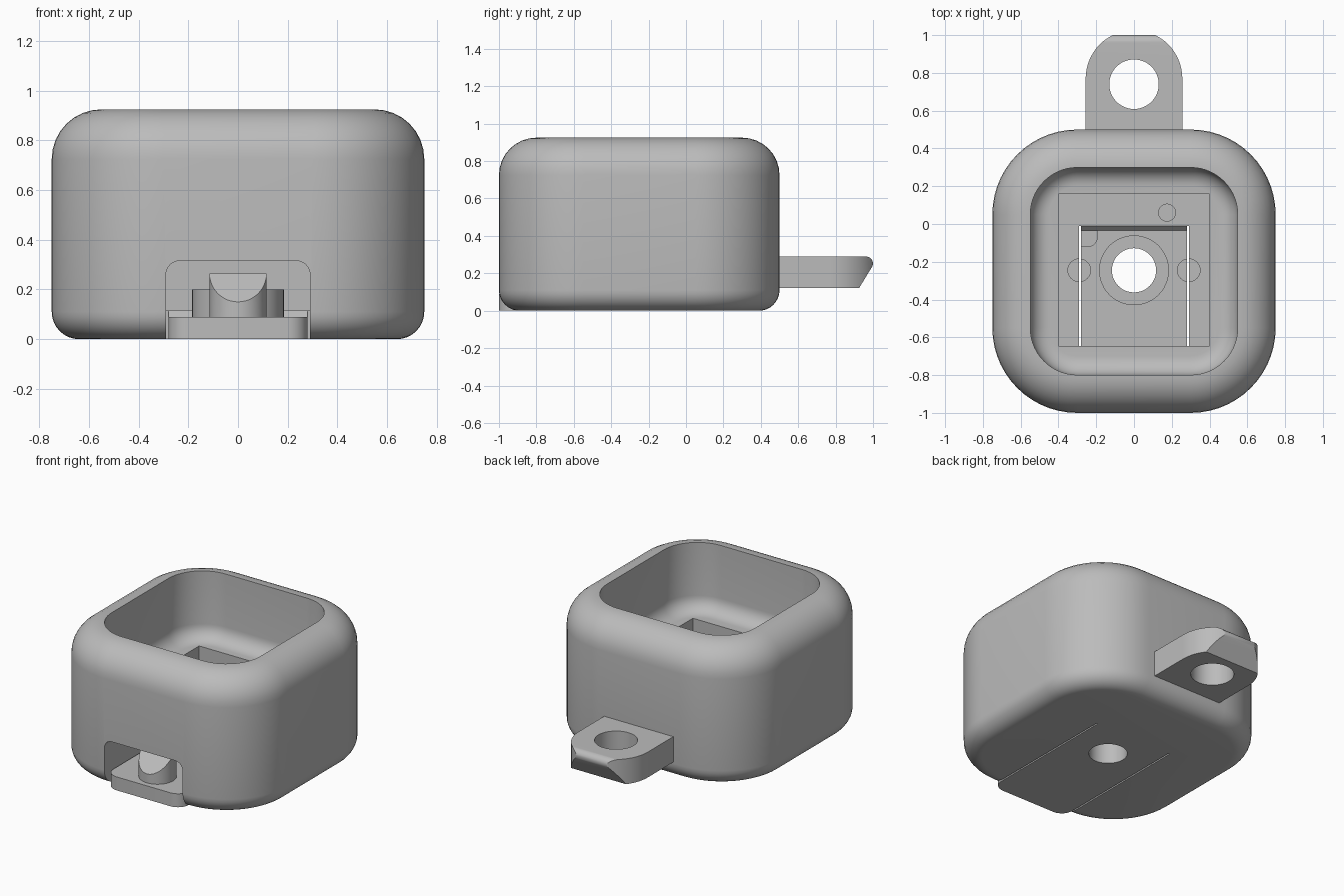
import bpy, bmesh
from math import sin, cos, pi, radians

default = bpy.data.objects.get("Cube")
if default:
    bpy.data.objects.remove(default, do_unlink=True)

grey = bpy.data.materials.new("plain grey")
grey.use_nodes = True
GREY = (0.5, 0.5, 0.5, 1)
grey.diffuse_color = GREY
grey.node_tree.nodes["Principled BSDF"].inputs["Base Color"].default_value = GREY

CY = -0.245          # centre of the cup and the bore in y


def loft(name, rings):
    """Closed solid through a stack of rings with equal point counts."""
    bm = bmesh.new()
    loops = [[bm.verts.new(p) for p in ring] for ring in rings]
    n = len(loops[0])
    for low, high in zip(loops, loops[1:]):
        for i in range(n):
            j = (i + 1) % n
            bm.faces.new((low[i], low[j], high[j], high[i]))
    bm.faces.new(loops[0][::-1])
    bm.faces.new(loops[-1])
    bmesh.ops.recalc_face_normals(bm, faces=bm.faces)
    mesh = bpy.data.meshes.new(name)
    bm.to_mesh(mesh)
    bm.free()
    mesh.materials.append(grey)
    ob = bpy.data.objects.new(name, mesh)
    bpy.context.collection.objects.link(ob)
    return ob


def prism(name, outline, a, b, axis="z"):
    """Outline extruded from a to b along one axis."""
    place = {"x": lambda u, v, w: (w, u, v),
             "y": lambda u, v, w: (u, w, v),
             "z": lambda u, v, w: (u, v, w)}[axis]
    return loft(name, [[place(u, v, w) for u, v in outline] for w in (a, b)])


def arc(cx, cy, r, start, end, n=12):
    return [(cx + r * cos(radians(start + (end - start) * i / n)),
             cy + r * sin(radians(start + (end - start) * i / n))) for i in range(n + 1)]


def circle(cx, cy, r, n=48):
    return arc(cx, cy, r, 0, 360, n)[:-1]


def rect(x0, x1, y0, y1):
    return [(x0, y0), (x1, y0), (x1, y1), (x0, y1)]


def rounded_square(half, r, z):
    c = half - r
    pts = []
    for k, (sx, sy) in enumerate([(1, 1), (-1, 1), (-1, -1), (1, -1)]):
        pts += arc(sx * c, sy * c, r, 90 * k, 90 * k + 90, 14)
    return [(x, y - 0.25, z) for x, y in pts]


def boolean(ob, tools, operation="DIFFERENCE"):
    for tool in tools:
        tool.hide_render = True
        mod = ob.modifiers.new("cut", "BOOLEAN")
        mod.operation, mod.solver, mod.object = operation, "EXACT", tool
        bpy.context.view_layer.objects.active = ob
        bpy.ops.object.modifier_apply(modifier=mod.name)
        bpy.data.objects.remove(tool, do_unlink=True)


def post_recesses():
    """Shallow round seats in the base and in the flexible tray."""
    seats = [prism("seat_cutter", circle(s * 0.29, CY, 0.06, 32), 0.07, 0.2) for s in (-1, 1)]
    seats.append(prism("pin_cutter", circle(0.175, 0.06, 0.045, 32), 0.07, 0.2))
    corner = [(-0.29, -0.035), (-0.29, -0.12)] + arc(-0.245, -0.07, 0.05, -90, 0, 8) + [(-0.195, -0.035)]
    seats.append(prism("corner_cutter", corner, 0.07, 0.2))
    return seats


# Cup: rounded shell with a small bottom fillet and a large top fillet
steps = [i / 8 * pi / 2 for i in range(9)]
rings = [(0.11 * (1 - sin(t)), 0.11 * (1 - cos(t))) for t in steps]
rings += [(0.2 * (1 - cos(t)), 0.725 + 0.2 * sin(t)) for t in steps]
cup = loft("cup", [rounded_square(0.75 - d, 0.45 - d, z) for d, z in rings])

# Upper cavity with filleted floor
rings = [(0.1 * (1 - sin(t)), 0.47 + 0.1 * (1 - cos(t))) for t in steps] + [(0, 1.1)]
cavity = loft("cavity_cutter", [rounded_square(0.549 - d, 0.249 - d, z) for d, z in rings])

# Square pocket below it, and the front tunnel that frees the tray
pocket = prism("pocket_cutter", rect(-0.4, 0.4, -0.645, 0.16), 0.115, 0.6)
tunnel_outline = [(-0.29, -0.1), (0.29, -0.1)] + arc(0.235, 0.26, 0.055, 0, 90, 8) \
    + arc(-0.235, 0.26, 0.055, 90, 180, 8)
tunnel = prism("tunnel_cutter", tunnel_outline, -1.2, -0.01, "y")
boolean(cup, [cavity, pocket, tunnel] + post_recesses())

# Flexible tray hinged at the back, with bored ring
tray_outline = [(0.28, 0.0), (-0.28, 0.0)] + arc(-0.2, -0.92, 0.08, 180, 270, 8) \
    + arc(0.2, -0.92, 0.08, 270, 360, 8)
tray = prism("tray", tray_outline, 0, 0.09)
boolean(tray, post_recesses() + [prism("bore_cutter", circle(0, CY, 0.117), -0.1, 0.3)])
ring = prism("bore_ring", circle(0, CY, 0.185), 0.085, 0.2)
boolean(ring, [prism("bore_cutter", circle(0, CY, 0.117), -0.1, 0.3)])
hinge = prism("hinge_slope", [(-0.035, 0.088), (-0.01, 0.115), (0.0, 0.115), (0.0, 0.088)],
              -0.28, 0.28, "x")

# Thumb catch with a slanted front
catch = prism("thumb_catch", circle(0, -0.85, 0.115), 0.085, 0.265)
slant = [(-0.965, 0.15), (-0.85, 0.265), (-0.85, 0.4), (-1.1, 0.4), (-1.1, 0.015)]
boolean(catch, [prism("slant_cutter", slant, -0.3, 0.3, "x")])

# Rear loop with undercut end and an eyelet
loop_outline = [(-0.256, 0.42), (0.256, 0.42)] + arc(0, 0.77, 0.256, 0, 180, 32)
loop = prism("rear_loop", loop_outline, 0.12, 0.29)
side = [(0.3, 0.0), (0.86, 0.0), (0.925, 0.12), (0.995, 0.235)] \
    + arc(0.96, 0.25, 0.04, 0, 90, 8) + [(0.96, 0.4), (0.3, 0.4)]
boolean(loop, [prism("loop_side", side, -0.4, 0.4, "x")], "INTERSECT")
boolean(loop, [prism("eyelet_cutter", circle(0, 0.74, 0.131), 0, 0.5)])

# Smooth curved surfaces, crisp edges
for ob in bpy.context.selected_objects:
    ob.select_set(False)
for ob in (cup, tray, ring, hinge, catch, loop):
    ob.select_set(True)
bpy.context.view_layer.objects.active = cup
bpy.ops.object.shade_smooth_by_angle(angle=radians(30))
